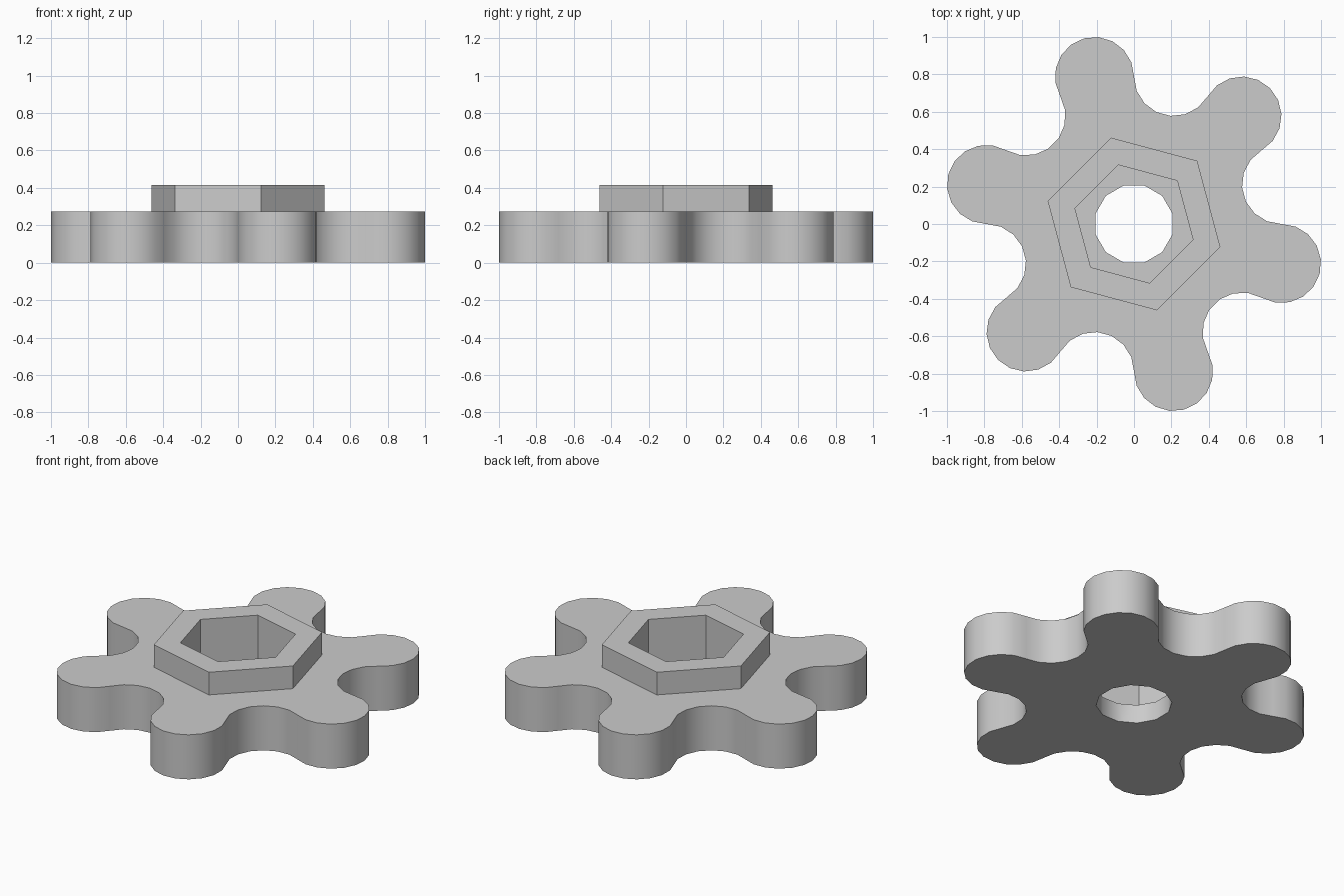
import bpy, bmesh
from math import cos, sin, radians

cube = bpy.data.objects.get("Cube")
if cube:
    bpy.data.objects.remove(cube, do_unlink=True)

# Material
grey = bpy.data.materials.new("plain_grey")
grey.use_nodes = True
colour = (0.6, 0.6, 0.6, 1)
grey.diffuse_color = colour
grey.node_tree.nodes["Principled BSDF"].inputs["Base Color"].default_value = colour

PLATE_TOP, BOSS_TOP, RECESS_FLOOR = 0.275, 0.415, 0.115
RING = 1 / (cos(radians(15)) + sin(radians(15)))   # lobe and notch centres
ROUND = RING * sin(radians(15))                    # tangent lobe and notch radius


def polar(radius, degrees, cx=0, cy=0):
    a = radians(degrees)
    return (cx + radius * cos(a), cy + radius * sin(a))


def polygon(radius, sides, start):
    return [polar(radius, start + 360 * i / sides) for i in range(sides)]


def arc(centre, radius, start, end, steps):
    # The end point is left out: the next arc begins there
    return [polar(radius, start + (end - start) * i / steps, *centre)
            for i in range(steps)]


def prism(name, outline, bottom, top):
    bm = bmesh.new()
    face = bm.faces.new([bm.verts.new((x, y, bottom)) for x, y in outline])
    moved = bmesh.ops.extrude_face_region(bm, geom=[face], use_keep_orig=True)["geom"]
    verts = [g for g in moved if isinstance(g, bmesh.types.BMVert)]
    bmesh.ops.translate(bm, verts=verts, vec=(0, 0, top - bottom))
    bmesh.ops.recalc_face_normals(bm, faces=bm.faces)
    mesh = bpy.data.meshes.new(name)
    bm.to_mesh(mesh)
    bm.free()
    mesh.materials.append(grey)
    obj = bpy.data.objects.new(name, mesh)
    bpy.context.collection.objects.link(obj)
    return obj


def combine(target, tool, operation):
    mod = target.modifiers.new(operation.lower(), "BOOLEAN")
    mod.operation, mod.object, mod.solver = operation, tool, "EXACT"
    bpy.context.view_layer.objects.active = target
    bpy.ops.object.modifier_apply(modifier=mod.name)
    bpy.data.objects.remove(tool, do_unlink=True)


# Six-lobed plate: convex lobes joined by concave notches
outline = []
for k in range(6):
    lobe, notch = 60 * k - 15, 60 * k + 15
    outline += arc(polar(RING, lobe), ROUND, lobe - 105, lobe + 105, 10)
    outline += arc(polar(RING, notch), ROUND, notch + 255, notch + 105, 7)
knob = prism("star_knob", outline, 0, PLATE_TOP)

# Raised hexagonal collar, hexagonal nut recess and round bore
combine(knob, prism("hex_collar", polygon(0.478, 6, 45), 0.2, BOSS_TOP), "UNION")
combine(knob, prism("nut_recess", polygon(0.327, 6, 45), RECESS_FLOOR, 0.6), "DIFFERENCE")
combine(knob, prism("bore", polygon(0.213, 12, 15), -0.2, 0.3), "DIFFERENCE")

# Smooth lobes and bore, crisp hexagons and rims
bpy.ops.object.select_all(action="DESELECT")
knob.select_set(True)
bpy.context.view_layer.objects.active = knob
bpy.ops.object.shade_smooth_by_angle(angle=radians(40))
